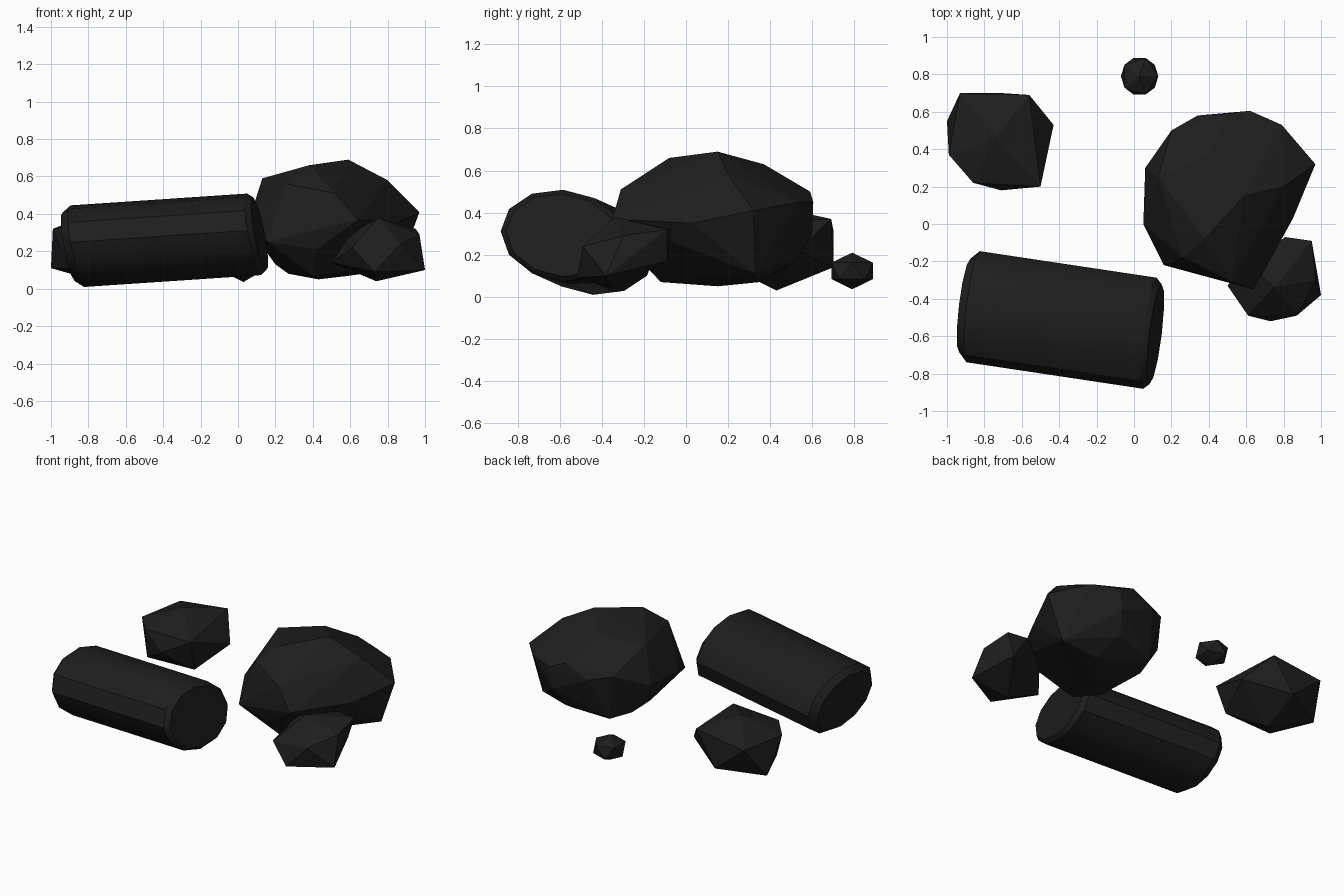
import bpy, bmesh, math
from mathutils import Vector

mat = bpy.data.materials.new("charcoal_black")
mat.diffuse_color = (0.013, 0.013, 0.013, 1)


def finish(bm, name):
    bmesh.ops.recalc_face_normals(bm, faces=bm.faces)
    me = bpy.data.meshes.new(name)
    bm.to_mesh(me)
    bm.free()
    me.materials.append(mat)
    ob = bpy.data.objects.new(name, me)
    bpy.context.collection.objects.link(ob)
    return ob


def rock(name, points):
    """Faceted boulder: convex hull round a few corner points."""
    bm = bmesh.new()
    for p in points:
        bm.verts.new(p)
    bmesh.ops.convex_hull(bm, input=bm.verts[:])
    loose = [v for v in bm.verts if not v.link_faces]
    bmesh.ops.delete(bm, geom=loose, context='VERTS')
    return finish(bm, name)


# Fallen log: flattened 12-sided trunk, rising to the right, bevelled ends
bm = bmesh.new()
left, right, sides = Vector((-0.895, -0.437, 0.225)), Vector((0.105, -0.587, 0.292)), 12
rings = []
for t, s in ((-0.01, 0.84), (0.035, 1.0), (0.98, 1.0), (1.01, 0.9)):
    c = left.lerp(right, t)
    ring = []
    for i in range(sides):
        a = 2 * math.pi * i / sides
        y, z = 0.297 * s * math.cos(a), 0.218 * s * math.sin(a)
        ring.append(bm.verts.new(c + Vector((0.12 * y - 0.17 * z, y, z - 0.07 * y))))
    rings.append(ring)
for r0, r1 in zip(rings, rings[1:]):
    for i in range(sides):
        j = (i + 1) % sides
        bm.faces.new((r0[i], r0[j], r1[j], r1[i]))
bm.faces.new(rings[0])
bm.faces.new(rings[-1])
log = finish(bm, "log")

# Large boulder
rock("large_boulder", [
    (0.59, 0.15, 0.69), (0.38, -0.08, 0.66), (0.13, 0.25, 0.59), (0.26, -0.18, 0.56),
    (0.52, -0.31, 0.51), (0.64, -0.35, 0.37), (0.8, 0.2, 0.58), (0.4, 0.37, 0.63),
    (0.62, 0.605, 0.45), (0.5, 0.59, 0.5), (0.97, 0.32, 0.41), (0.79, 0.53, 0.45),
    (0.6, 0.6, 0.3), (0.34, 0.58, 0.42), (0.2, 0.5, 0.45), (0.06, 0.3, 0.35),
    (0.05, 0.0, 0.34), (0.16, -0.22, 0.25), (0.42, -0.25, 0.21), (0.85, 0.03, 0.35),
    (0.43, 0.15, 0.05), (0.6, 0.35, 0.07), (0.27, 0.0, 0.08), (0.2, 0.3, 0.13),
    (0.4, -0.12, 0.07), (0.86, 0.33, 0.11), (0.26, 0.46, 0.13), (0.55, 0.52, 0.17)])

# Rock leaning on the large boulder
rock("front_right_rock", [
    (0.75, -0.34, 0.38), (0.95, -0.09, 0.32), (0.97, -0.3, 0.29), (1.0, -0.38, 0.1),
    (0.87, -0.49, 0.24), (0.73, -0.52, 0.09), (0.61, -0.49, 0.22), (0.5, -0.33, 0.14),
    (0.6, -0.2, 0.29), (0.81, -0.07, 0.32), (0.9, -0.09, 0.17), (0.74, -0.34, 0.04)])

# Rock behind the log
rock("back_left_rock", [
    (-0.74, 0.46, 0.42), (-0.56, 0.69, 0.37), (-0.43, 0.53, 0.22), (-0.5, 0.2, 0.34),
    (-0.71, 0.18, 0.22), (-0.86, 0.22, 0.33), (-0.99, 0.37, 0.32), (-1.0, 0.55, 0.11),
    (-0.93, 0.7, 0.32), (-0.71, 0.7, 0.14), (-0.52, 0.27, 0.12), (-0.88, 0.27, 0.11),
    (-0.72, 0.43, 0.03)])

# Pebble at the back
bm = bmesh.new()
bmesh.ops.create_icosphere(bm, subdivisions=1, radius=1)
for v in bm.verts:
    v.co = Vector((0.03 + 0.112 * v.co.x, 0.79 + 0.116 * v.co.y, 0.123 + 0.087 * v.co.z))
finish(bm, "pebble")

# Trunk is smooth between its sides, sharp at the ends
bpy.context.view_layer.objects.active = log
log.select_set(True)
bpy.ops.object.shade_smooth_by_angle(angle=math.radians(35))
